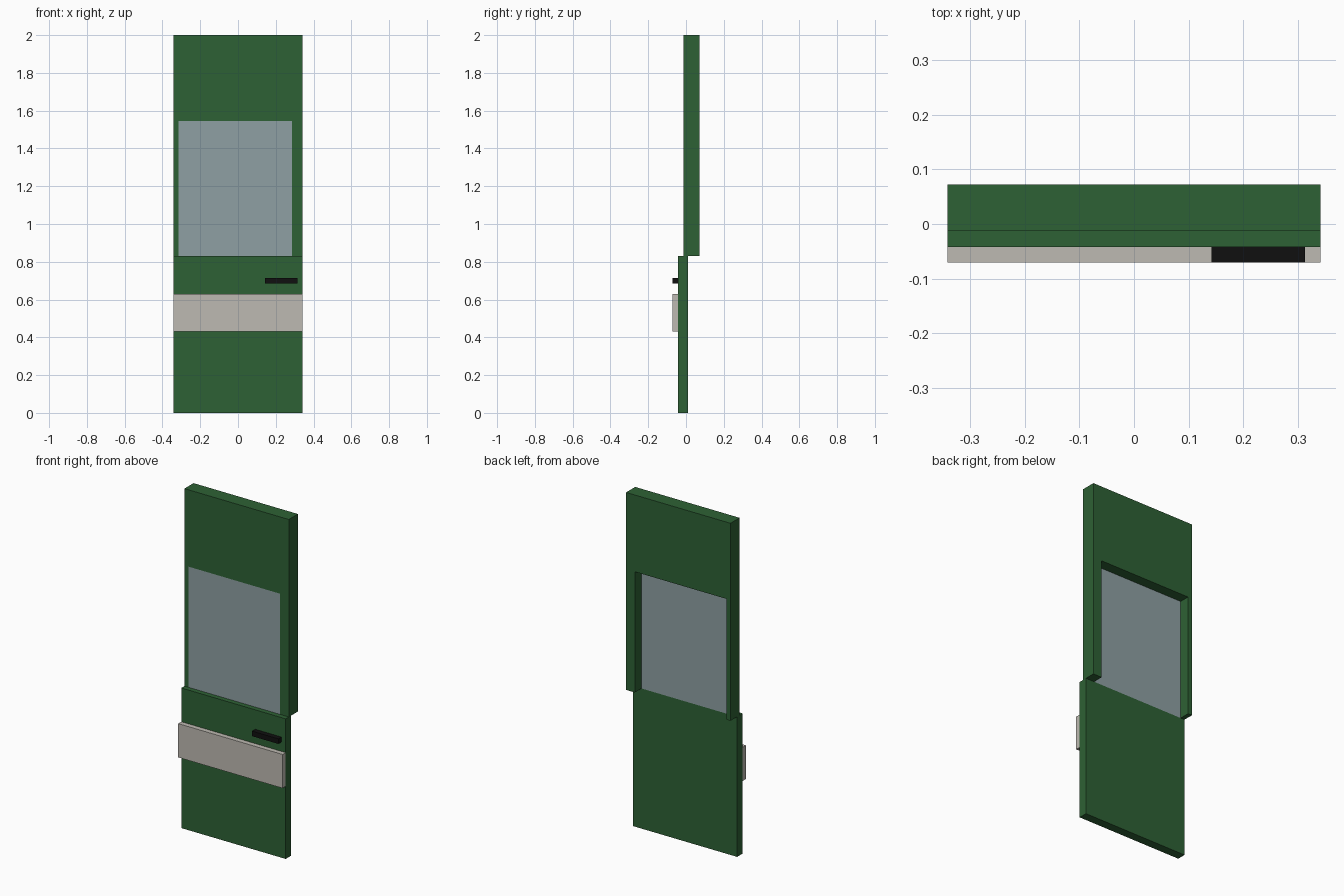
import bpy, bmesh

if "Cube" in bpy.data.objects:
    bpy.data.objects.remove(bpy.data.objects["Cube"])


def material(name, rgb):
    m = bpy.data.materials.new(name)
    m.diffuse_color = (*rgb, 1.0)
    m.use_nodes = True
    m.node_tree.nodes["Principled BSDF"].inputs["Base Color"].default_value = m.diffuse_color
    return m


GREEN = material("green paint", (0.027, 0.120, 0.035))
CREAM = material("pale stripe", (0.515, 0.491, 0.445))
GLASS = material("window glass", (0.275, 0.352, 0.371))
BLACK = material("black handle", (0.005, 0.005, 0.005))


def slab(name, outline, y0, y1, mat):
    """Extrude an (x, z) outline from y0 back to y1."""
    bm = bmesh.new()
    face = bm.faces.new([bm.verts.new((x, y0, z)) for x, z in outline])
    ext = bmesh.ops.extrude_face_region(bm, geom=[face])
    verts = [g for g in ext["geom"] if isinstance(g, bmesh.types.BMVert)]
    bmesh.ops.translate(bm, verts=verts, vec=(0, y1 - y0, 0))
    bmesh.ops.recalc_face_normals(bm, faces=bm.faces)
    mesh = bpy.data.meshes.new(name)
    bm.to_mesh(mesh)
    bm.free()
    mesh.materials.append(mat)
    obj = bpy.data.objects.new(name, mesh)
    bpy.context.collection.objects.link(obj)
    return obj


def rect(x0, x1, z0, z1):
    return [(x0, z0), (x1, z0), (x1, z1), (x0, z1)]


W = 0.342                   # half width of the door
WAIST = 0.83                # where lower panel meets window frame
WL, WR, WT = -0.315, 0.285, 1.545   # window opening
FRONT, BACK = -0.042, 0.010         # lower panel depth
OUT = -0.071                # front of stripe and handle

# Lower door panel
slab("lower_panel", rect(-W, W, 0, WAIST), FRONT, BACK, GREEN)

# Upper frame: thicker, an upside-down U around the window
slab("window_frame",
     [(-W, WAIST), (WL, WAIST), (WL, WT), (WR, WT), (WR, WAIST),
      (W, WAIST), (W, 2.0), (-W, 2.0)], -0.013, 0.072, GREEN)

# Glass, flush with the front of the frame and recessed at the back
slab("window_glass", rect(WL, WR, WAIST, WT), -0.013, BACK, GLASS)

# Raised stripe and door handle
slab("side_stripe", rect(-W, W, 0.43, 0.63), OUT, FRONT, CREAM)
slab("door_handle", rect(0.142, 0.314, 0.685, 0.715), OUT, FRONT, BLACK)
